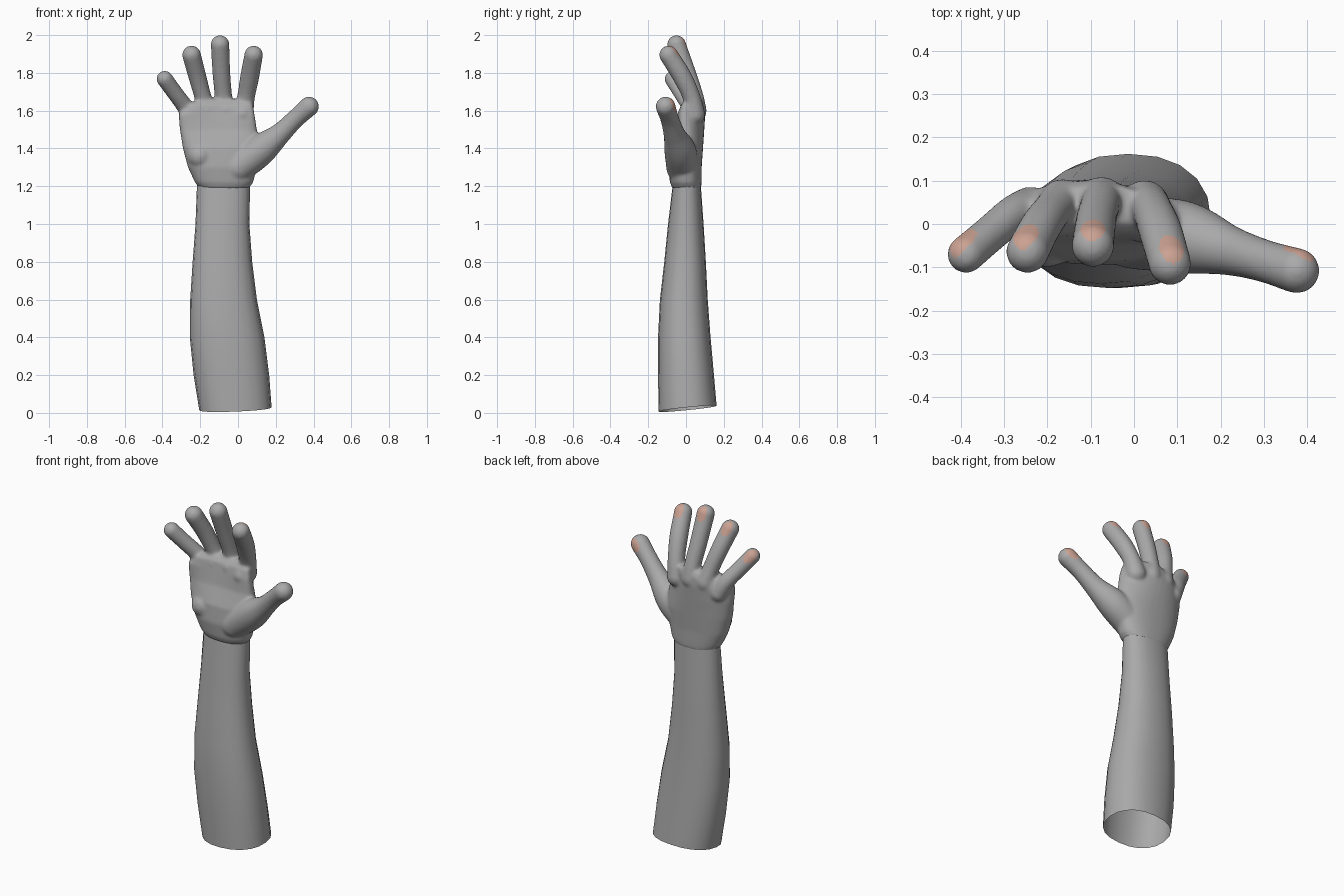
import bpy, bmesh, math
from mathutils import Vector, Matrix

if "Cube" in bpy.data.objects:
    bpy.data.objects.remove(bpy.data.objects["Cube"])


def material(name, colour):
    m = bpy.data.materials.new(name)
    m.use_nodes = True
    m.diffuse_color = (*colour, 1)
    m.node_tree.nodes["Principled BSDF"].inputs["Base Color"].default_value = (*colour, 1)
    return m


def add_object(name, bm, *mats):
    mesh = bpy.data.meshes.new(name)
    bm.to_mesh(mesh)
    bm.free()
    obj = bpy.data.objects.new(name, mesh)
    bpy.context.collection.objects.link(obj)
    for m in mats:
        mesh.materials.append(m)
    return obj


def signed_pow(v, p):
    return math.copysign(abs(v) ** p, v)


def loft(bm, sections, sides, power, capped, tilt=(0, 0)):
    """Skin rounded sections (z, x min, x max, y min, y max, arch)."""
    rings = []
    for i, (z, x0, x1, y0, y1, arch) in enumerate(sections):
        ring = []
        for k in range(sides):
            a = math.tau * k / sides
            u, v = signed_pow(math.cos(a), power), signed_pow(math.sin(a), power)
            x = (x0 + x1) / 2 + (x1 - x0) / 2 * u
            y = (y0 + y1) / 2 + (y1 - y0) / 2 * v - arch * u * u
            slope = tilt[0] * x + tilt[1] * y if i == 0 else 0
            ring.append(bm.verts.new((x, y, z + slope)))
        rings.append(ring)
    for low, high in zip(rings, rings[1:]):
        for k in range(sides):
            n = (k + 1) % sides
            bm.faces.new((low[k], low[n], high[n], high[k]))
    if capped:
        bm.faces.new(rings[0][::-1])
        bm.faces.new(rings[-1])


def spline(p, steps):
    """Smooth interpolation through points (x, y, z, radius)."""
    p = [Vector(q) for q in p]
    p = [2 * p[0] - p[1]] + p + [2 * p[-1] - p[-2]]
    out = []
    for a, b, c, d in zip(p, p[1:], p[2:], p[3:]):
        for s in range(steps):
            t = s / steps
            out.append(0.5 * (2 * b + (c - a) * t + (2 * a - 5 * b + 4 * c - d) * t * t
                              + (3 * b - a - 3 * c + d) * t ** 3))
    return out + [p[-2]]


def limb(bm, points):
    for q in spline(points, 9):
        bmesh.ops.create_icosphere(bm, subdivisions=3, radius=q[3],
                                   matrix=Matrix.Translation(q.to_3d()))


skin = material("grey skin", (0.40, 0.40, 0.40))
nail = material("pink nail", (0.60, 0.36, 0.29))

# Forearm: an open tapering sleeve with a slanted lower rim
arm_sections = [
    (0.022, -0.205, 0.178, -0.145, 0.162, 0),
    (0.2, -0.235, 0.165, -0.148, 0.148, 0),
    (0.4, -0.255, 0.14, -0.148, 0.13, 0),
    (0.6, -0.253, 0.10, -0.138, 0.115, 0),
    (0.8, -0.24, 0.075, -0.115, 0.105, 0),
    (1.0, -0.225, 0.06, -0.095, 0.093, 0),
    (1.21, -0.217, 0.064, -0.07, 0.078, 0),
]
bm = bmesh.new()
loft(bm, arm_sections, 20, 0.88, False, (0.04, 0.1))
forearm = add_object("forearm", bm, skin)

# Palm, arched across the knuckles
palm_sections = [
    (1.185, -0.2, 0.055, -0.07, 0.08, 0),
    (1.22, -0.228, 0.08, -0.085, 0.082, 0),
    (1.3, -0.265, 0.10, -0.095, 0.083, 0),
    (1.4, -0.292, 0.12, -0.085, 0.09, 0.01),
    (1.5, -0.308, 0.10, -0.045, 0.097, 0.03),
    (1.58, -0.315, 0.088, -0.03, 0.102, 0.045),
    (1.63, -0.27, 0.08, -0.02, 0.1, 0.04),
    (1.66, -0.21, 0.06, 0.005, 0.09, 0.03),
]
bm = bmesh.new()
loft(bm, palm_sections, 40, 0.85, True)

# Fingers and thumb, each from its root to its tip
fingers = [
    [(-0.24, 0.035, 1.55, 0.052), (-0.28, 0.02, 1.62, 0.045),
     (-0.335, -0.025, 1.695, 0.043), (-0.388, -0.07, 1.768, 0.044)],
    [(-0.165, 0.05, 1.6, 0.055), (-0.185, 0.035, 1.67, 0.046),
     (-0.215, -0.005, 1.78, 0.048), (-0.246, -0.064, 1.895, 0.05)],
    [(-0.075, 0.055, 1.6, 0.055), (-0.078, 0.045, 1.68, 0.047),
     (-0.088, 0.005, 1.8, 0.048), (-0.095, -0.05, 1.95, 0.05)],
    [(0.025, 0.045, 1.58, 0.057), (0.042, 0.03, 1.67, 0.048),
     (0.062, -0.02, 1.78, 0.051), (0.083, -0.092, 1.895, 0.05)],
    [(0.0, -0.02, 1.3, 0.085), (0.11, -0.03, 1.385, 0.085),
     (0.215, -0.06, 1.47, 0.059), (0.30, -0.085, 1.553, 0.05),
     (0.376, -0.108, 1.622, 0.053)],
]
for f in fingers:
    limb(bm, f)

# Pads below the fingers and at the heel of the hand
for pos, r in [((-0.24, 0.01, 1.57), 0.05), ((-0.16, 0.02, 1.6), 0.05),
               ((-0.06, 0.02, 1.6), 0.052), ((0.025, 0.01, 1.58), 0.055),
               ((-0.2, -0.03, 1.36), 0.07)]:
    bmesh.ops.create_icosphere(bm, subdivisions=3, radius=r, matrix=Matrix.Translation(pos))
hand = add_object("hand", bm, skin, nail)

# Fuse the hand into one soft skin
fuse = hand.modifiers.new("fuse", 'REMESH')
fuse.mode = 'VOXEL'
fuse.voxel_size = 0.007
soften = hand.modifiers.new("soften", 'SMOOTH')
soften.factor = 0.5
soften.iterations = 14
bpy.context.view_layer.update()
fused = bpy.data.meshes.new_from_object(
    hand.evaluated_get(bpy.context.evaluated_depsgraph_get()))
hand.modifiers.clear()
hand.data = fused
fused.materials.clear()
fused.materials.append(skin)
fused.materials.append(nail)

# Nails: a patch on the back of each fingertip
frames = []
for f in fingers:
    tip, before = Vector(f[-1]).to_3d(), Vector(f[-2]).to_3d()
    axis = (tip - before).normalized()
    back = Vector((0, 1, 0))
    back = (back - axis * back.dot(axis)).normalized()
    frames.append((tip, axis, back))
for face in fused.polygons:
    face.material_index = 0
    for tip, axis, back in frames:
        d = face.center - tip
        along = d.dot(axis)
        side = d.dot(axis.cross(back))
        if d.dot(back) > 0 and ((along + 0.003) / 0.043) ** 2 + (side / 0.029) ** 2 < 1:
            face.material_index = 1

# Smooth shading
for obj in (forearm, hand):
    bpy.ops.object.select_all(action='DESELECT')
    obj.select_set(True)
    bpy.context.view_layer.objects.active = obj
    bpy.ops.object.shade_smooth_by_angle(angle=math.radians(40))
